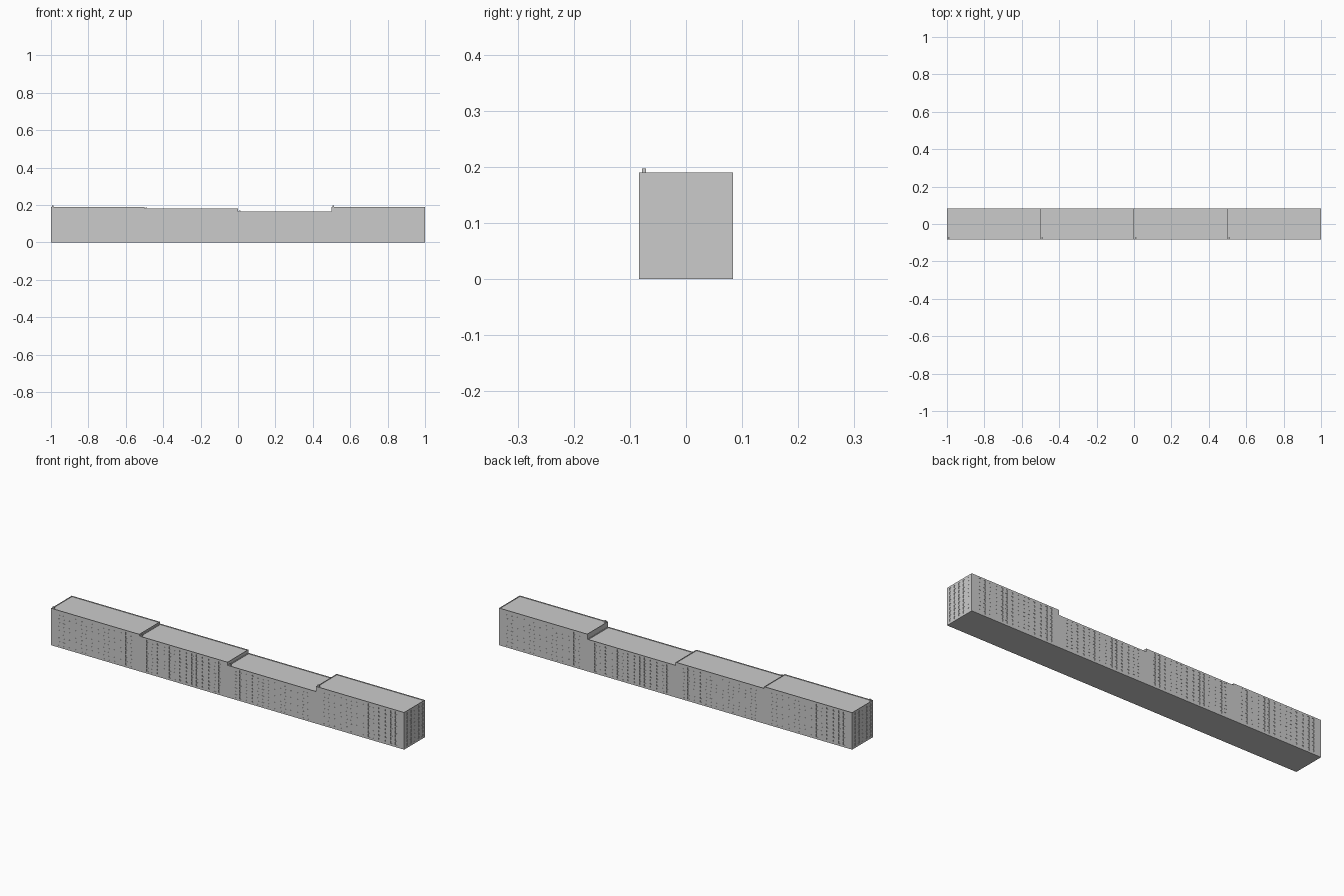
import bpy, bmesh
from mathutils import Vector

if "Cube" in bpy.data.objects:
    bpy.data.objects.remove(bpy.data.objects["Cube"])

HALF_D = 0.084      # half depth of the block
RIM = 0.003         # parapet thickness and depth
FLOORS = 9
RECESS = 0.0015


def finish(name, bm):
    bmesh.ops.remove_doubles(bm, verts=bm.verts, dist=1e-6)
    bmesh.ops.recalc_face_normals(bm, faces=bm.faces)
    me = bpy.data.meshes.new(name)
    bm.to_mesh(me)
    bm.free()
    ob = bpy.data.objects.new(name, me)
    bpy.context.collection.objects.link(ob)
    return ob


def quad(bm, pts):
    bm.faces.new([bm.verts.new(p) for p in pts])


def facade(name, origin, along, length, height, windows):
    """Wall with recessed windows; windows = [(centre, width, height share)]."""
    o, a, up = Vector(origin), Vector(along), Vector((0, 0, 1))
    inward = up.cross(a)
    bm = bmesh.new()

    def p(u, z, d=0.0):
        return o + a * u + up * z + inward * d

    def rect(u0, u1, z0, z1, d=0.0):
        quad(bm, [p(u0, z0, d), p(u1, z0, d), p(u1, z1, d), p(u0, z1, d)])

    base, top = 0.008, height - 0.006
    step = (top - base) / FLOORS
    last = 0.0
    for c, w, share in windows:
        u0, u1 = c - w / 2, c + w / 2
        rect(last, u0, 0, height)
        z_last = 0.0
        for f in range(FLOORS):
            z0 = base + step * (f + (1 - share) / 2)
            z1 = z0 + step * share
            rect(u0, u1, z_last, z0)
            rect(u0, u1, z0, z1, RECESS)
            ring = [(u0, z0), (u1, z0), (u1, z1), (u0, z1)]
            for i in range(4):
                q, r = ring[i], ring[(i + 1) % 4]
                quad(bm, [p(*q), p(*r), p(*r, RECESS), p(*q, RECESS)])
            z_last = z1
        rect(u0, u1, z_last, height)
        last = u1
    rect(last, length, 0, height)
    return finish(name, bm)


def box(name, x0, x1, y0, y1, z0, z1):
    bm = bmesh.new()
    bmesh.ops.create_cube(bm, size=1)
    for v in bm.verts:
        v.co = ((x0 + x1) / 2 + v.co.x * (x1 - x0),
                (y0 + y1) / 2 + v.co.y * (y1 - y0),
                (z0 + z1) / 2 + v.co.z * (z1 - z0))
    return finish(name, bm)


def roof(name, x0, x1, h):
    """Sunken flat roof with a thin parapet, and the floor slab below."""
    bm = bmesh.new()
    D = HALF_D
    outer = [(x0, -D), (x1, -D), (x1, D), (x0, D)]
    inner = [(x0 + RIM, -D + RIM), (x1 - RIM, -D + RIM),
             (x1 - RIM, D - RIM), (x0 + RIM, D - RIM)]
    for i in range(4):
        j = (i + 1) % 4
        quad(bm, [(*outer[i], h), (*outer[j], h), (*inner[j], h), (*inner[i], h)])
        quad(bm, [(*inner[i], h), (*inner[j], h),
                  (*inner[j], h - RIM), (*inner[i], h - RIM)])
    quad(bm, [(*q, h - RIM) for q in inner])
    quad(bm, [(*q, 0) for q in reversed(outer)])
    return finish(name, bm)


# window rhythm of one section: pairs of tall bays with small windows between
rhythm = []
for bay in range(4):
    c = 0.06 + 0.127 * bay
    rhythm += [(c - 0.013, 0.010, 0.72), (c + 0.013, 0.010, 0.72)]
    if bay < 3:
        rhythm += [(c + 0.045, 0.007, 0.4), (c + 0.082, 0.007, 0.4)]

# four sections of different heights
for i, h in enumerate((0.189, 0.180, 0.164, 0.190)):
    x0 = -1 + 0.5 * i
    x1 = x0 + 0.5
    facade(f"front_wall_{i+1}", (x0, -HALF_D, 0), (1, 0, 0), 0.5, h, rhythm)
    facade(f"back_wall_{i+1}", (x1, HALF_D, 0), (-1, 0, 0), 0.5, h, rhythm)

    # end walls: windows on the outer ends, plain party walls between
    ends = [(0.022 + 0.031 * k, 0.009, 0.65) for k in range(5)]
    depth = 2 * HALF_D
    facade(f"left_wall_{i+1}", (x0, HALF_D, 0), (0, -1, 0), depth, h,
           ends if i == 0 else [])
    facade(f"right_wall_{i+1}", (x1, -HALF_D, 0), (0, 1, 0), depth, h,
           ends if i == 3 else [])

    roof(f"roof_{i+1}", x0, x1, h)
    box(f"roof_vent_{i+1}", x0 + 0.005, x0 + 0.013, -0.078, -0.071,
        h - RIM, h + 0.007)
